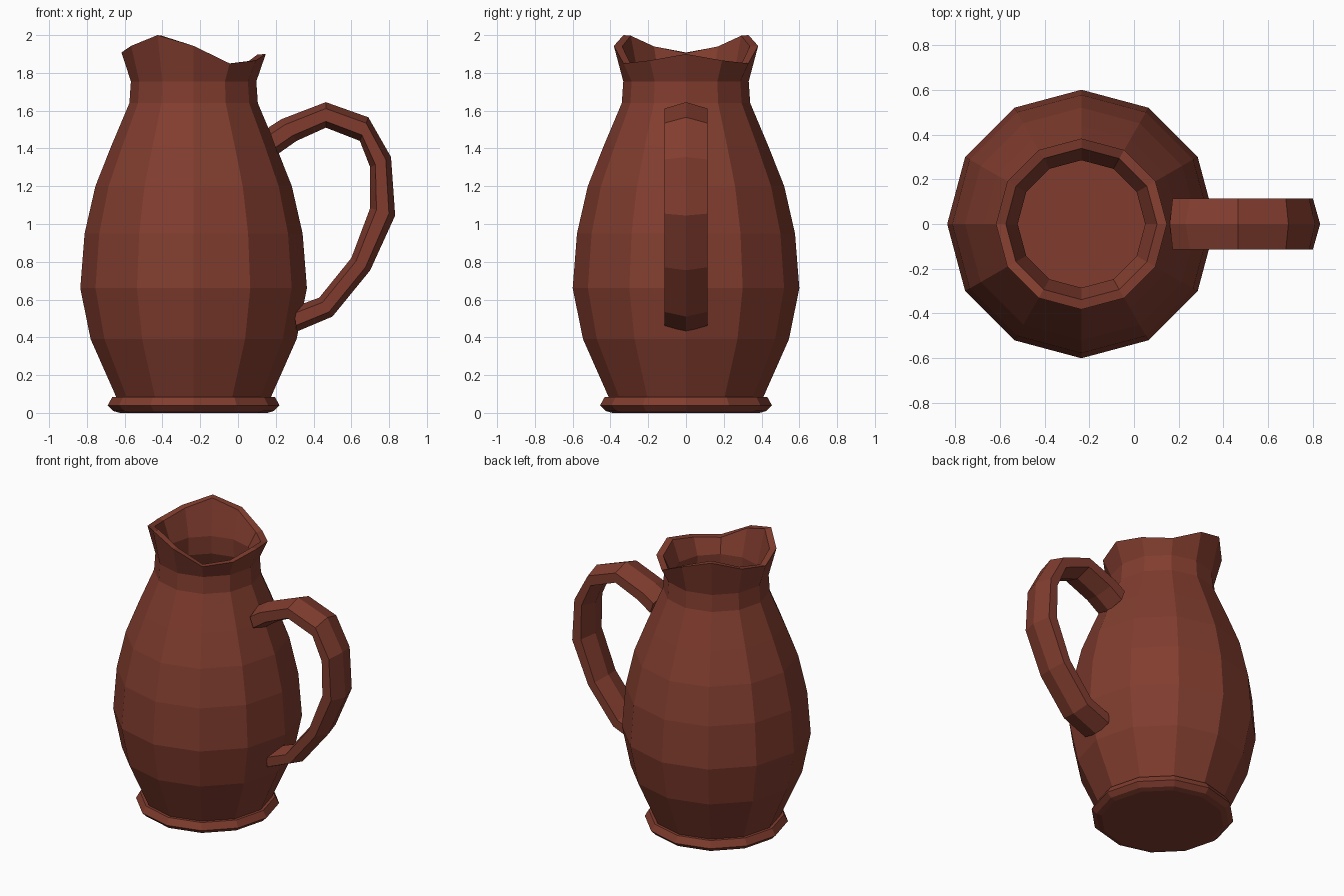
import bpy, math

if "Cube" in bpy.data.objects:
    bpy.data.objects.remove(bpy.data.objects["Cube"])

SIDES = 12
CX = -0.235

mat = bpy.data.materials.new("red_clay")
mat.diffuse_color = (0.22, 0.046, 0.028, 1)
mat.use_nodes = True
mat.node_tree.nodes["Principled BSDF"].inputs["Base Color"].default_value = mat.diffuse_color


def add_mesh(name, verts, faces):
    mesh = bpy.data.meshes.new(name)
    mesh.from_pydata(verts, [], faces)
    mesh.materials.append(mat)
    obj = bpy.data.objects.new(name, mesh)
    bpy.context.collection.objects.link(obj)
    return obj


def loft(name, rings):
    """Skin closed rings of equal length and cap both ends."""
    n = len(rings[0])
    faces = [(k * n + i, k * n + (i + 1) % n, (k + 1) * n + (i + 1) % n, (k + 1) * n + i)
             for k in range(len(rings) - 1) for i in range(n)]
    last = (len(rings) - 1) * n
    faces += [tuple(reversed(range(n))), tuple(range(last, last + n))]
    return add_mesh(name, [v for r in rings for v in r], faces)


def ring(r, heights):
    return [(CX + r * math.cos(math.tau * i / SIDES), r * math.sin(math.tau * i / SIDES), heights[i])
            for i in range(SIDES)]


# Jug body: outer wall, wavy pouring rim, then inner wall down to the floor
outer = [(0.39, 0), (0.425, 0.01), (0.455, 0.04), (0.43, 0.085), (0.41, 0.085),
         (0.545, 0.39), (0.60, 0.66), (0.577, 0.95), (0.52, 1.20), (0.437, 1.41),
         (0.34, 1.64), (0.332, 1.755)]
inner = [(0.285, 1.755), (0.29, 1.63), (0.39, 1.39), (0.473, 1.19), (0.53, 0.94),
         (0.552, 0.66), (0.50, 0.40), (0.37, 0.06)]
half_rim = [1.90, 1.866, 1.85, 1.943, 2.0, 1.943, 1.908]
rim = half_rim + half_rim[-2:0:-1]

rings = [ring(r, [z] * SIDES) for r, z in outer]
rings += [ring(0.382, rim), ring(0.338, [z - 0.003 for z in rim])]
rings += [ring(r, [z] * SIDES) for r, z in inner]
loft("jug_body", rings)

# Handle: hexagonal section swept between outer and inner ridge points (x, z)
outer_ridge = [(0.16, 1.51), (0.23, 1.555), (0.465, 1.645), (0.69, 1.565), (0.81, 1.355),
               (0.832, 1.045), (0.70, 0.755), (0.50, 0.51), (0.31, 0.43)]
inner_ridge = [(0.21, 1.37), (0.31, 1.44), (0.465, 1.51), (0.645, 1.44), (0.70, 1.30),
               (0.70, 1.085), (0.60, 0.82), (0.43, 0.61), (0.295, 0.56)]
section = [(0, 0), (0.115, 0.25), (0.115, 0.75), (0, 1), (-0.115, 0.75), (-0.115, 0.25)]

loft("handle", [[(a[0] + (b[0] - a[0]) * t, y, a[1] + (b[1] - a[1]) * t) for y, t in section]
                for a, b in zip(outer_ridge, inner_ridge)])

# Consistent outward normals
import bmesh
for obj in bpy.context.collection.objects:
    bm = bmesh.new()
    bm.from_mesh(obj.data)
    bmesh.ops.recalc_face_normals(bm, faces=bm.faces)
    bm.to_mesh(obj.data)
    bm.free()
